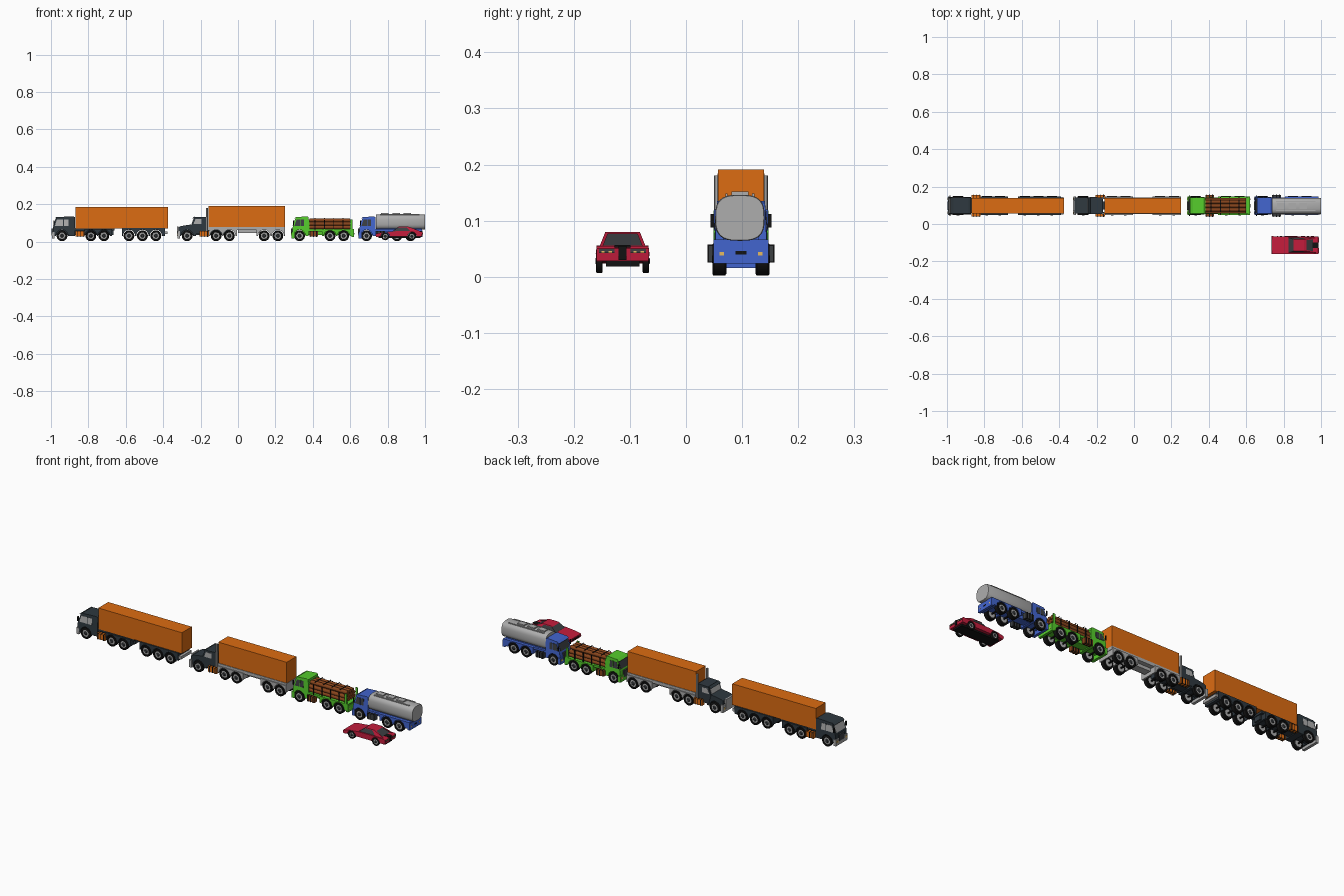
import bpy, bmesh
from math import sin, cos, pi, copysign

if "Cube" in bpy.data.objects:
    bpy.data.objects.remove(bpy.data.objects["Cube"])

def mat(name, c):
    m = bpy.data.materials.new(name)
    m.diffuse_color = (*c, 1)
    m.use_nodes = True
    m.node_tree.nodes["Principled BSDF"].inputs["Base Color"].default_value = m.diffuse_color
    return m

ORANGE = mat("orange", (0.72, 0.15, 0.006))
SLATE = mat("slate", (0.028, 0.04, 0.05))
GREEN = mat("green", (0.09, 0.6, 0.025))
BLUE = mat("blue", (0.055, 0.13, 0.62))
RED = mat("red", (0.55, 0.012, 0.045))
BROWN = mat("wood", (0.25, 0.06, 0.012))
BLACK = mat("black", (0.006, 0.006, 0.006))
GLASS = mat("glass", (0.045, 0.05, 0.055))
STEEL = mat("steel", (0.42, 0.42, 0.42))
LAMP = mat("lamp", (0.8, 0.5, 0.12))

TY, CY = 0.098, -0.113      # lane centres of trucks and car
WZ, WR, AR = 0.031, 0.029, 0.0325

def finish(name, bm, m, smooth=False):
    bmesh.ops.recalc_face_normals(bm, faces=bm.faces)
    me = bpy.data.meshes.new(name)
    bm.to_mesh(me)
    bm.free()
    ob = bpy.data.objects.new(name, me)
    bpy.context.collection.objects.link(ob)
    if m:
        me.materials.append(m)
    if smooth:
        bpy.context.view_layer.objects.active = ob
        bpy.ops.object.select_all(action='DESELECT')
        ob.select_set(True)
        bpy.ops.object.shade_smooth_by_angle(angle=0.7)
    return ob

def loft(name, rings, m, smooth=False, closed=False):
    """Join matching rings of points; cap the ends or close the loop."""
    bm = bmesh.new()
    vs = [[bm.verts.new(p) for p in r] for r in rings]
    n = len(vs[0])
    pairs = list(zip(vs, vs[1:])) + ([(vs[-1], vs[0])] if closed else [])
    for a, b in pairs:
        for i in range(n):
            j = (i + 1) % n
            bm.faces.new((a[i], a[j], b[j], b[i]))
    if not closed:
        bm.faces.new(vs[0])
        bm.faces.new(vs[-1])
    return finish(name, bm, m, smooth)

def prism(name, pts, yc, w, m):
    """Side profile (x, z) extruded to half width w, a number or a function of z."""
    f = w if callable(w) else (lambda z: w)
    return loft(name, [[(x, yc + s * f(z), z) for x, z in pts] for s in (-1, 1)], m)

def box(name, x0, x1, yc, w, z0, z1, m):
    return prism(name, [(x0, z0), (x1, z0), (x1, z1), (x0, z1)], yc, w, m)

def pair(name, x0, x1, yc, off, w, z0, z1, m):
    for s in (-1, 1):
        box(name, x0, x1, yc + s * off, w, z0, z1, m)

def arches(xs, r, z):
    """Bottom edge running left to right with half-round wheel cutouts."""
    return [(x + r * cos(pi - pi * i / 10), z + r * sin(pi - pi * i / 10))
            for x in xs for i in range(11)]

def tube_x(name, x0, x1, y, z, r, m, n=10):
    ring = lambda x: [(x, y + r * cos(2 * pi * i / n), z + r * sin(2 * pi * i / n)) for i in range(n)]
    loft(name, [ring(x0), ring(x1)], m, True)

def disc(name, x, y0, y1, z, r0, r1, m, n=20):
    ring = lambda y, r: [(x + r * cos(2 * pi * i / n), y, z + r * sin(2 * pi * i / n)) for i in range(n)]
    loft(name, [ring(y0, r0), ring(y1, r1)], m, True)

def axle(x, yc, z, r, outer, width):
    n = 20
    box("axle", x - 0.003, x + 0.003, yc, outer - width / 2, z - 0.003, z + 0.003, BLACK)
    for s in (-1, 1):
        o, i = outer, outer - width
        sec = [(i, .62), (i, .9), (i + .1 * width, 1), (o - .1 * width, 1), (o, .9), (o, .66), (o - .2 * width, .6)]
        rings = [[(x + k * r * cos(2 * pi * a / n), yc + s * y, z + k * r * sin(2 * pi * a / n))
                  for y, k in sec] for a in range(n)]
        loft("tyre", rings, BLACK, True, closed=True)
        disc("wheel_rim", x, yc + s * i, yc + s * (o - .12 * width), z, r * .64, r * .64, STEEL)
        disc("wheel_hub", x, yc + s * (o - .12 * width), yc + s * (o + .001), z, r * .34, r * .2, GLASS, 12)

def skirt(name, x0, x1, top, wheels, m, w=0.049):
    prism(name, [(x1, WZ), (x1, top), (x0, top), (x0, WZ)] + arches(wheels, AR, WZ), TY, w, m)
    for x in wheels:
        axle(x, TY, WZ, WR, 0.051, 0.025)

def side_tanks(x0, x1, m):
    # ribbed fuel tanks beside the frame
    pair("fuel_tank", x0, x1, TY, 0.047, 0.011, 0.026, 0.056, m)
    for k in range(3):
        x = x0 + (x1 - x0) * (k + .5) / 3
        pair("tank_strap", x - .002, x + .002, TY, 0.047, 0.0125, 0.025, 0.0575, BLACK)

def front_trim(x, m, top):
    # bumper, grille, lamps
    box("bumper", x - .003, x + .012, TY, 0.05, 0.016, top, m)
    box("grille", x - .0045, x + .005, TY, 0.022, 0.035, 0.07, GLASS)
    pair("headlight", x - .005, x, TY, 0.037, 0.007, 0.032, 0.042, LAMP)

def cabover(x, length, wheel, m, glass, trim):
    # flat-nosed cab with raked windscreen
    L = length
    prism("cab", [(x + L, WZ), (x + L, .131), (x + L * .9, .135), (x + .026, .131), (x + .019, .126),
                  (x + .003, .076), (x, WZ)] + arches([wheel], AR, WZ), TY, lambda z: .047 - max(0, z - .08) * .08, m)
    prism("windscreen", [(x + .0025, .082), (x + .0165, .122), (x + .02, .122), (x + .009, .082)], TY, .038, glass)
    prism("side_window", [(x + .013, .084), (x + L * .72, .084), (x + L * .72, .118), (x + .024, .118)], TY,
          lambda z: .048 - max(0, z - .08) * .08, glass)
    box("window_pillar", x + L * .48, x + L * .51, TY, .0478, .082, .12, m)
    prism("sun_visor", [(x + .01, .123), (x + .024, .133), (x + .026, .128)], TY, .043, m)
    pair("mirror", x + .005, x + .01, TY, .051, .003, .088, .112, BLACK)
    front_trim(x, trim, .05)
    axle(wheel, TY, WZ, WR, 0.051, 0.02)

# --- articulated truck with flat cab
box("tractor_frame", -.98, -.665, TY, .021, .036, .062, SLATE)
cabover(-.992, .12, -.941, SLATE, STEEL, STEEL)
box("tractor_deck", -.875, -.66, TY, .04, .06, .072, SLATE)
side_tanks(-.868, -.82, ORANGE)
skirt("drive_fender", -.822, -.675, .068, [-.787, -.717], SLATE)
box("cargo_box", -.87, -.373, TY, .042, .071, .184, ORANGE)
skirt("trailer_fender", -.62, -.39, .072, [-.583, -.511, -.439], SLATE)
box("rear_bumper", -.392, -.376, TY, .046, .04, .055, STEEL)

# --- articulated truck with long bonnet
X = -.327
box("tractor_frame", -.31, -.04, TY, .021, .036, .062, SLATE)
prism("bonnet", [(-.225, WZ), (-.225, .092), (-.24, .093), (-.305, .083), (-.318, .076), (-.32, WZ)]
      + arches([-.272], AR, WZ), TY, .043, SLATE)
prism("cab", [(-.165, .04), (-.165, .128), (-.172, .132), (-.234, .13), (-.248, .09), (-.235, .04)], TY, .045, SLATE)
prism("windscreen", [(-.249, .093), (-.2375, .124), (-.233, .124), (-.242, .093)], TY, .038, STEEL)
prism("side_window", [(-.238, .093), (-.195, .093), (-.195, .12), (-.228, .12)], TY, .0458, STEEL)
prism("sun_visor", [(-.246, .122), (-.234, .133), (-.231, .128)], TY, .043, SLATE)
front_trim(X + .006, STEEL, .056)
box("radiator", -.326, -.318, TY, .028, .03, .08, STEEL)
axle(-.272, TY, WZ, WR, 0.051, 0.02)
for s in (-1, 1):
    disc_pts = lambda z: [(-.166 + .006 * cos(pi * i / 4), TY + s * .042 + .006 * sin(pi * i / 4), z) for i in range(8)]
    loft("exhaust_stack", [disc_pts(.05), disc_pts(.18)], STEEL, True)
side_tanks(-.205, -.155, ORANGE)
skirt("drive_fender", -.155, -.005, .066, [-.117, -.046], STEEL)
box("cargo_box", -.157, .25, TY, .041, .077, .191, ORANGE)
box("trailer_bed", -.157, .252, TY, .044, .062, .079, STEEL)
box("trailer_beam", 0, .12, TY, .02, .045, .065, STEEL)
skirt("trailer_fender", .1, .25, .068, [.14, .213], STEEL)

# --- rigid trucks: shared chassis
def rigid(x, length, m, glass):
    L = length
    box("truck_frame", x + .01, x + L - .01, TY, .022, .036, .06, m)
    cabover(x, .088, x + .04, m, glass, m)
    box("truck_deck", x + .085, x + L, TY, .044, .055, .066, m)
    side_tanks(x + .092, x + .138, BROWN if m is GREEN else GLASS)
    skirt("rear_fender", x + .16, x + L, .066, [x + .203, x + .276], m)
    box("rear_panel", x + L - .012, x + L + .002, TY, .049, .024, .06, m)
    pair("tail_light", x + L, x + L + .003, TY, .034, .004, .038, .044, LAMP)
    box("plate_slot", x + L, x + L + .003, TY, .01, .04, .046, BLACK)

# logging truck
rigid(.289, .33, GREEN, GLASS)
box("bulkhead", .376, .381, TY, .044, .06, .118, GREEN)
for row, count in enumerate((4, 4, 3)):
    for k in range(count):
        tube_x("log", .382, .6, TY + (k - (count - 1) / 2) * .021, .077 + row * .0185, .0103, BROWN)
for x in (.41, .46, .51, .56):
    pair("log_stake", x, x + .004, TY, .044, .002, .06, .115, BLACK)
    box("log_strap", x, x + .004, TY, .034, .123, .1255, BLACK)
pair("rear_post", .6, .612, TY, .046, .003, .06, .118, GREEN)

# tanker
rigid(.647, .338, BLUE, GLASS)
def tank_ring(x, k):
    p = lambda v: copysign(abs(v) ** .66, v)
    return [(x, TY - .002 + k * .044 * p(cos(2 * pi * i / 32)), .105 + k * .041 * p(sin(2 * pi * i / 32)))
            for i in range(32)]
loft("tank", [tank_ring(.737, .97), tank_ring(.741, 1), tank_ring(.996, 1), tank_ring(1, .97)], STEEL, True)
for x in (.785, .845, .905):
    box("tank_hatch", x - .02, x + .02, TY - .002, .015, .143, .152, STEEL)
pair("tank_walkway", .76, .97, TY - .002, .024, .002, .143, .148, STEEL)
pair("tank_saddle", .75, .98, TY, .026, .006, .06, .072, BLUE)

# --- low sports car
CW = (.787, .93)
prism("car_body", [(.984, .028), (.986, .05), (.978, .055), (.9, .056), (.825, .055), (.765, .049), (.738, .042),
                   (.735, .034), (.739, .024)] + arches(CW, .024, .027), CY, lambda z: .048 - abs(z - .04) * .12, RED)
cabin_w = lambda z: .041 - (z - .052) * .4
prism("car_glass", [(.823, .053), (.856, .077), (.915, .077), (.962, .053)], CY, cabin_w, GLASS)
prism("car_roof", [(.853, .0765), (.86, .08), (.91, .08), (.921, .0765)], CY, lambda z: cabin_w(z) + .001, RED)
for s in (-1, 1):
    rails = [[(x, CY + s * (cabin_w(z) + d), z) for x, z in
              [(.925, .053), (.9, .078), (.915, .079), (.976, .054)]] for d in (-.005, .001)]
    loft("rear_pillar", rails, RED)
box("rear_deck_vent", .955, .983, CY, .014, .05, .0565, BLACK)
box("rear_gap", .98, .9875, CY, .007, .03, .055, BLACK)
pair("car_tail_light", .982, .988, CY, .028, .014, .042, .049, GLASS)
for off in (.022, .035):
    pair("car_lamp", .984, .989, CY, off, .003, .042, .046, LAMP)
box("front_grille", .734, .74, CY, .03, .032, .038, BLACK)
box("car_underside", .75, .975, CY, .03, .018, .03, BLACK)
for x in CW:
    axle(x, CY, .028, .021, .0475, .012)
